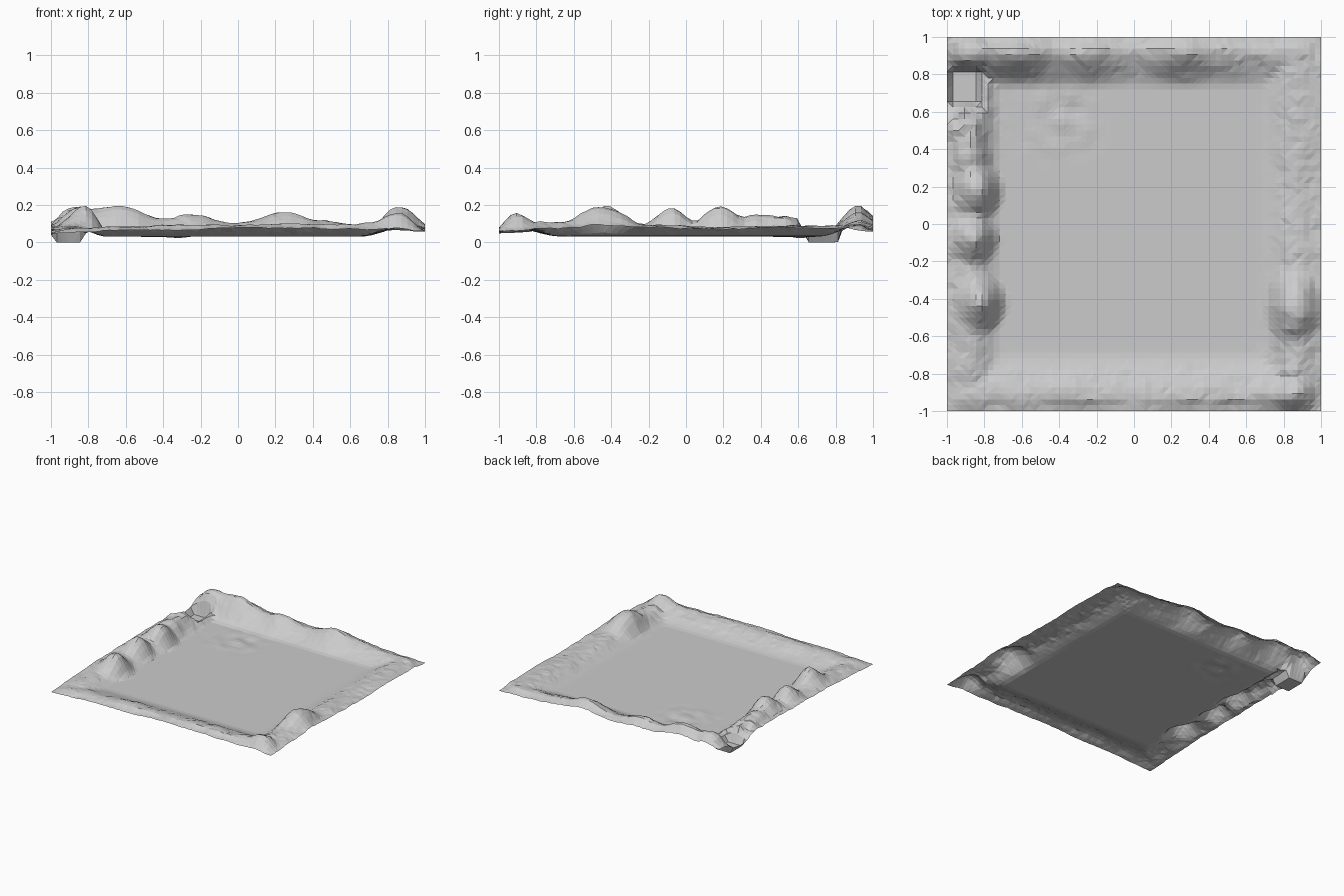
import bpy, bmesh, math
from mathutils import Vector, noise

if "Cube" in bpy.data.objects:
    bpy.data.objects.remove(bpy.data.objects["Cube"])

N = 64
FLOOR = 0.032


def smooth(t):
    t = max(0.0, min(1.0, t))
    return t * t * (3 - 2 * t)


def along(points, t):
    """Smoothly interpolated (crest, edge) heights along one side."""
    for a, b in zip(points, points[1:]):
        if t <= b[0]:
            s = smooth((t - a[0]) / (b[0] - a[0]))
            return [p + (q - p) * s for p, q in zip(a[1:], b[1:])]
    return points[-1][1:]


# Border ridges: position along side, crest height, outer edge height
NORTH = [(-1, .13, .11), (-.85, .165, .12), (-.63, .198, .14), (-.4, .125, .10),
         (-.25, .153, .10), (0, .10, .085), (.25, .163, .12), (.45, .115, .09),
         (.65, .095, .07), (1, .09, .06)]
SOUTH = [(-1, .07, .048), (-.6, .085, .065), (-.3, .095, .065), (0, .092, .08),
         (.3, .10, .075), (.6, .095, .07), (.85, .12, .07), (1, .10, .06)]
WEST = [(-1, .06, .048), (-.7, .085, .065), (-.4, .10, .08), (0, .10, .085),
        (.3, .11, .09), (.5, .12, .085), (.7, .11, .06), (1, .14, .11)]
EAST = [(-1, .10, .06), (-.7, .11, .075), (-.45, .125, .09), (-.2, .095, .08),
        (.2, .08, .07), (.5, .09, .08), (.8, .09, .075), (1, .08, .06)]


def ridge(points, t, d, crest_d, foot_d):
    """Height above the floor at distance d in from the outer edge."""
    crest, edge = along(points, t)
    if d < crest_d:
        return edge + (crest - edge) * smooth(d / crest_d) - FLOOR
    return (crest - FLOOR) * (1 - smooth((d - crest_d) / (foot_d - crest_d)))


# Individual peaks: x, y, radius x, radius y, summit height
PEAKS = [(-.82, -.42, .15, .18, .193), (-.86, -.08, .15, .15, .183),
         (-.84, .18, .15, .18, .193), (-.90, .50, .12, .10, .148),
         (-.87, .92, .14, .12, .19), (.86, -.45, .16, .22, .193),
         (.85, -.91, .14, .11, .155), (-.88, .36, .12, .14, .15)]


def height(x, y):
    sides = [ridge(NORTH, x, 1 - y, .075, .28), ridge(SOUTH, x, 1 + y, .075, .32),
             ridge(WEST, y, 1 + x, .12, .29), ridge(EAST, y, 1 - x, .13, .33)]
    # Near the outer edge, the lowest edge profile pulls corners down
    d = min(1 - abs(x), 1 - abs(y))
    h = max(sides)
    if d < .12:
        outer = sides[0 if y > 0 else 1] if 1 - abs(y) < 1 - abs(x) else sides[2 if x < 0 else 3]
        h = outer + (h - outer) * smooth(d / .12)
    # Rounded summits
    for px, py, rx, ry, top in PEAKS:
        r = math.hypot((x - px) / rx, (y - py) / ry)
        if r < 1:
            h += (1 - smooth(r)) * max(0, top - FLOOR - h)
    # Roughness fades out on the flat floor
    rough = smooth(h / .04)
    h += rough * (.008 * noise.noise(Vector((x * 11, y * 11, 3)))
                  + .006 * noise.noise(Vector((x * 24, y * 24, 8))))
    # Craggy gullies in the north-west and south-east
    crag = max(math.exp(-((x + .9) / .13) ** 2 - ((y - .58) / .2) ** 2),
               .6 * math.exp(-((x - .85) / .13) ** 2 - ((y + .75) / .25) ** 2))
    h += crag * .025 * noise.noise(Vector((x * 17, y * 17, 5)))
    # Low undulations on the floor
    bump = math.exp(-((x + .4) / .2) ** 4 - ((y - .56) / .17) ** 4)
    h += bump * .016 * noise.noise(Vector((x * 9, y * 9, 1)))
    # Flat-bottomed pit
    pit = max(abs(x + .905) / .07, abs(y - .73) / .08)
    z = FLOOR + h
    z *= smooth((pit - 1) / .55)
    return max(0, min(.198, z))


# Terrain sheet
bm = bmesh.new()
bmesh.ops.create_grid(bm, x_segments=N, y_segments=N, size=1)
for v in bm.verts:
    v.co.z = height(v.co.x, v.co.y)
bmesh.ops.triangulate(bm, faces=bm.faces[:])
mesh = bpy.data.meshes.new("terrain")
bm.to_mesh(mesh)
bm.free()
terrain = bpy.data.objects.new("terrain", mesh)
bpy.context.collection.objects.link(terrain)
